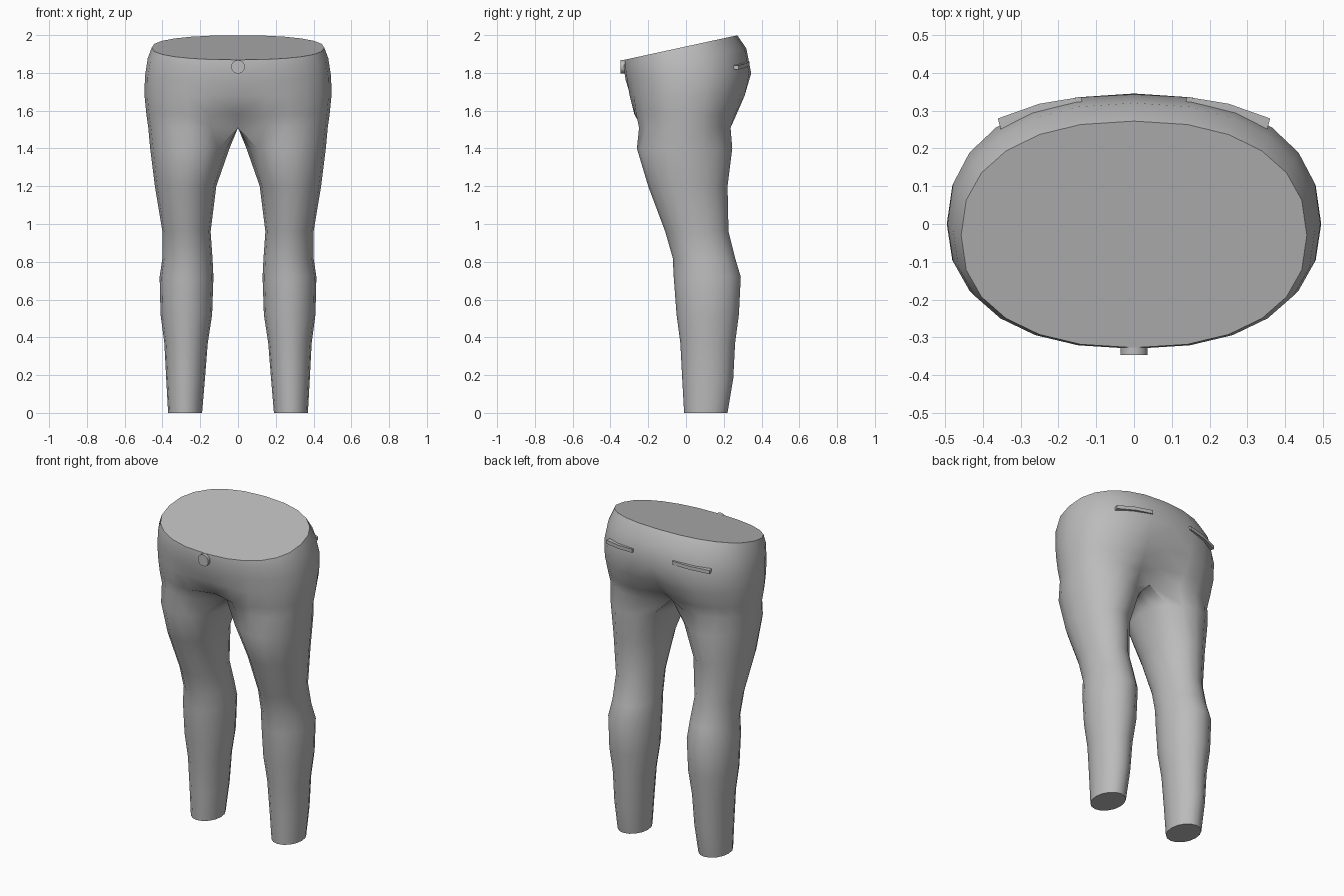
import bpy
import bmesh
from math import sin, cos, radians, copysign
from mathutils import Vector

if "Cube" in bpy.data.objects:
    bpy.data.objects.remove(bpy.data.objects["Cube"], do_unlink=True)

cloth = bpy.data.materials.new("grey cloth")
cloth.use_nodes = True
GREY = (0.5, 0.5, 0.5, 1)
cloth.diffuse_color = GREY
cloth.node_tree.nodes["Principled BSDF"].inputs["Base Color"].default_value = GREY

SIDES = 16   # points around a leg
HALF = 13    # points around half of the hips, front centre to back centre


def finish(name, bm, mirrored=False, angle=40):
    """Turn a bmesh into a smooth-shaded object, mirrored across x if asked."""
    bmesh.ops.recalc_face_normals(bm, faces=bm.faces[:])
    mesh = bpy.data.meshes.new(name)
    bm.to_mesh(mesh)
    bm.free()
    mesh.materials.append(cloth)
    obj = bpy.data.objects.new(name, mesh)
    bpy.context.collection.objects.link(obj)
    bpy.ops.object.select_all(action="DESELECT")
    obj.select_set(True)
    bpy.context.view_layer.objects.active = obj
    bpy.ops.object.shade_smooth_by_angle(angle=radians(angle))
    if mirrored:
        mirror = obj.modifiers.new("mirror", "MIRROR")
        mirror.use_clip = True
        mirror.merge_threshold = 0.001
    return obj


def leg_ring(z, inner, outer, front, back):
    """Oval section, starting at the inner front."""
    points = []
    for k in range(SIDES):
        a = radians(360 * k / SIDES - 135)
        x = (inner + outer) / 2 + (outer - inner) / 2 * cos(a)
        y = (front + back) / 2 + (back - front) / 2 * sin(a)
        points.append((x, y, z))
    return points


def hip_ring(z, slope, width, front, back, mid, seam_front, seam_back):
    """Half of a squarish oval, pulled in at the centre seam and tilted."""
    points = []
    power = 2 / 2.3
    for k in range(HALF):
        a = radians(180 * k / (HALF - 1) - 90)
        x = 0 if k in (0, HALF - 1) else width * cos(a) ** power
        reach, seam = (front, seam_front) if a < 0 else (back, seam_back)
        y = mid + abs(reach - mid) * copysign(abs(sin(a)) ** power, a)
        y += (seam - reach) * max(0, 1 - x / 0.3) ** 2
        points.append((x, y, z + slope * y))
    return points


# Legs: height, inner, outer, front, back
legs = [
    (0, .19, .37, -.01, .22),
    (.18, .175, .38, -.02, .25),
    (.37, .16, .39, -.03, .26),
    (.52, .137, .41, -.05, .28),
    (.72, .13, .415, -.065, .29),
    (.82, .135, .40, -.07, .26),
    (.96, .145, .40, -.11, .225),
    (1.2, .115, .44, -.2, .22),
    (1.4, .045, .465, -.26, .245),
]
# Hips: height, tilt, half width, front, back, widest y, seam front, seam back
hips = [
    (1.51, 0, .475, -.285, .27, 0, -.12, .14),
    (1.58, 0, .485, -.3, .295, 0, -.23, .22),
    (1.68, 0, .495, -.312, .33, 0, -.295, .29),
    (1.78, .05, .493, -.322, .345, 0, -.32, .345),
    (1.88, .15, .478, -.33, .32, -.02, -.33, .32),
    (1.94, .217, .457, -.327, .272, -.03, -.327, .272),
]

# Trousers: one half lofted from ankle to waist, then mirrored
bm = bmesh.new()
rings = [[bm.verts.new(p) for p in leg_ring(*row)] for row in legs]
rings += [[bm.verts.new(p) for p in hip_ring(*row)] for row in hips]

# Crotch line closes the lowest hip ring along the centre
crotch = rings[len(legs)]
start, end = crotch[-1].co.copy(), crotch[0].co.copy()
gap = SIDES - HALF + 1
for k in range(1, gap):
    crotch.append(bm.verts.new(start.lerp(end, k / gap)))

for low, high in zip(rings, rings[1:]):
    closed = len(high) == SIDES
    for k in range(SIDES if closed else HALF - 1):
        n = (k + 1) % SIDES
        bm.faces.new((low[k], low[n], high[n], high[k]))
bm.faces.new(rings[0])    # ankle cap
bm.faces.new(rings[-1])   # waist cap
finish("trousers", bm, mirrored=True)

# Back pocket welts: a thin bent bar, mirrored
bm = bmesh.new()
stations = [(.14, .336, 1.85), (.25, .318, 1.84), (.36, .279, 1.828)]
inward = Vector((-.008, -.03, 0))
rise = Vector((0, 0, .011))
bars = []
for station in stations:
    p = Vector(station)
    corners = (p - rise, p + rise, p + rise + inward, p - rise + inward)
    bars.append([bm.verts.new(c) for c in corners])
for a, b in zip(bars, bars[1:]):
    for k in range(4):
        n = (k + 1) % 4
        bm.faces.new((a[k], a[n], b[n], b[k]))
bm.faces.new(bars[0])
bm.faces.new(bars[-1])
finish("back_pocket_welts", bm, mirrored=True)

# Waist button: a short round stud on the front
bm = bmesh.new()
bmesh.ops.create_cone(bm, cap_ends=True, segments=16,
                      radius1=.036, radius2=.036, depth=.03)
for v in bm.verts:
    v.co = Vector((v.co.x, v.co.z - .331, v.co.y + 1.832))
finish("waist_button", bm)
